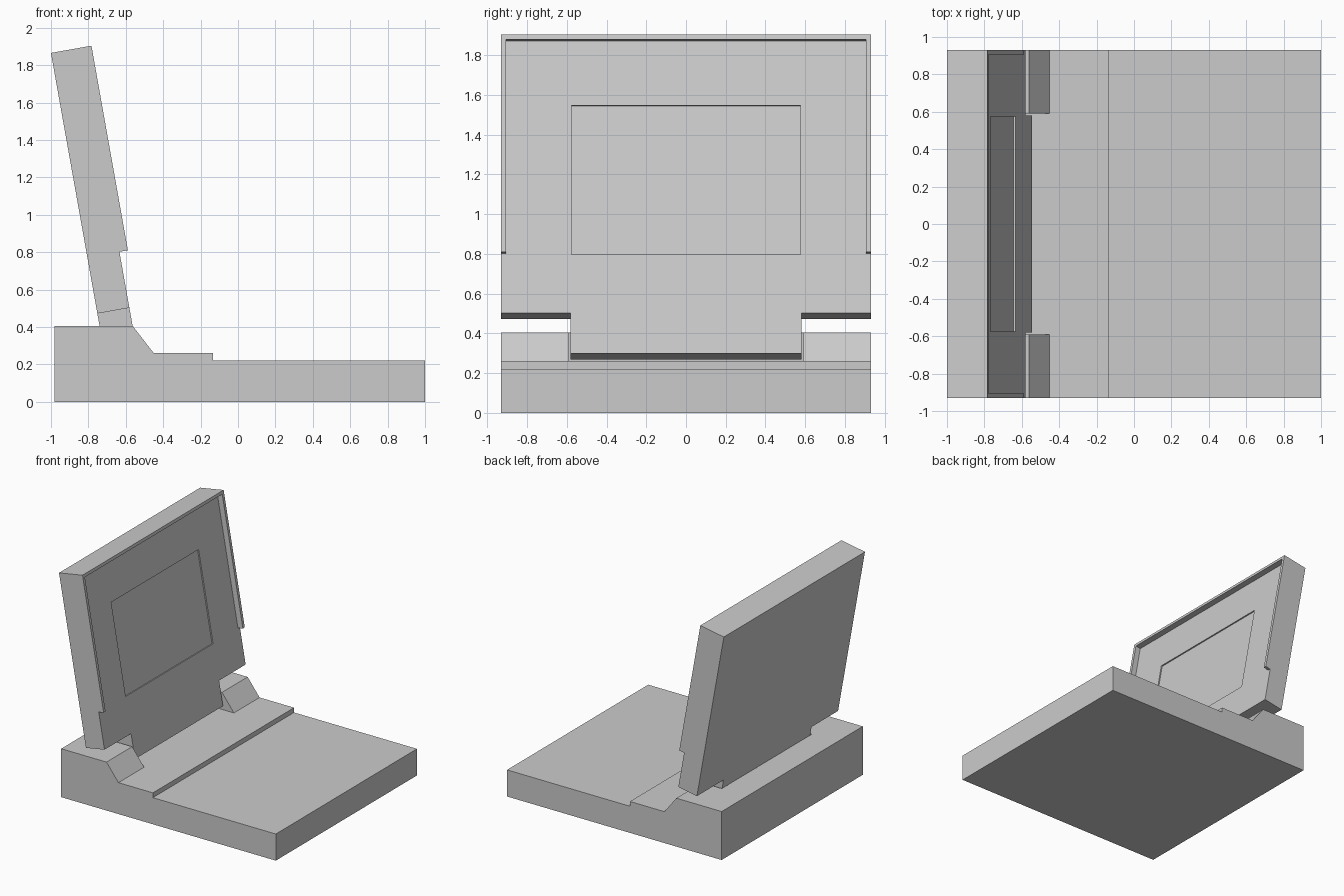
import bpy, bmesh
from math import radians
from mathutils import Matrix, Vector

if "Cube" in bpy.data.objects:
    bpy.data.objects.remove(bpy.data.objects["Cube"])


def prism(name, pts, to3d, a, b):
    """Extrude a 2D outline from depth a to depth b; to3d maps (u, v, depth) to xyz."""
    bm = bmesh.new()
    lo = [bm.verts.new(to3d(u, v, a)) for u, v in pts]
    hi = [bm.verts.new(to3d(u, v, b)) for u, v in pts]
    bm.faces.new(lo)
    bm.faces.new(hi)
    n = len(pts)
    for i in range(n):
        j = (i + 1) % n
        bm.faces.new((lo[i], lo[j], hi[j], hi[i]))
    bmesh.ops.recalc_face_normals(bm, faces=bm.faces)
    me = bpy.data.meshes.new(name)
    bm.to_mesh(me)
    bm.free()
    ob = bpy.data.objects.new(name, me)
    bpy.context.collection.objects.link(ob)
    return ob


def cut(target, cutter):
    """Subtract the cutter, bake the result and remove the cutter."""
    cutter.hide_render = True
    mod = target.modifiers.new("cut", 'BOOLEAN')
    mod.operation = 'DIFFERENCE'
    mod.solver = 'EXACT'
    mod.object = cutter
    bpy.context.view_layer.objects.active = target
    bpy.ops.object.modifier_apply(modifier=mod.name)
    bpy.data.objects.remove(cutter)


def rect(u0, u1, v0, v1):
    return [(u0, v0), (u1, v0), (u1, v1), (u0, v1)]


def side(x, z, y):
    return Vector((x, y, z))


# Lid frame: u across (y), v up the tilted lid, depth towards the front
lid_frame = Matrix.Translation((-0.752, 0, 0.472)) @ Matrix.Rotation(radians(-10.1), 4, 'Y')


def on_lid(y, s, t):
    return lid_frame @ Vector((t, y, s))


W = 0.93      # half width
H = 0.58      # half width of hinge tongue
L = 1.415     # lid length
T = 0.174     # lid panel thickness

# Base with raised rear ledge
base = prism("base", [(-0.98, 0), (1, 0), (1, 0.222), (-0.134, 0.222), (-0.134, 0.262),
                      (-0.452, 0.262), (-0.562, 0.404), (-0.98, 0.404)], side, -W, W)
# Hinge slot between the two wedge cheeks
cut(base, prism("hinge_slot", rect(-0.745, -0.4, 0.262, 0.6), side, -0.592, 0.592))

# Lid panel with hinge tongue
lid = prism("lid_panel", [(-W, 0), (-H, 0), (-H, -0.206), (H, -0.206), (H, 0),
                          (W, 0), (W, L), (-W, L)], on_lid, 0, T)
# Shallow screen recess
cut(lid, prism("screen_recess", rect(-0.576, 0.576, 0.299, 1.061), on_lid, T - 0.01, T + 0.1))

# Raised rim along the sides and top of the lid
B, R = 0.304, 0.025
prism("lid_rim", [(-W, B), (-W + R, B), (-W + R, L - R), (W - R, L - R),
                  (W - R, B), (W, B), (W, L), (-W, L)], on_lid, T, 0.22)
